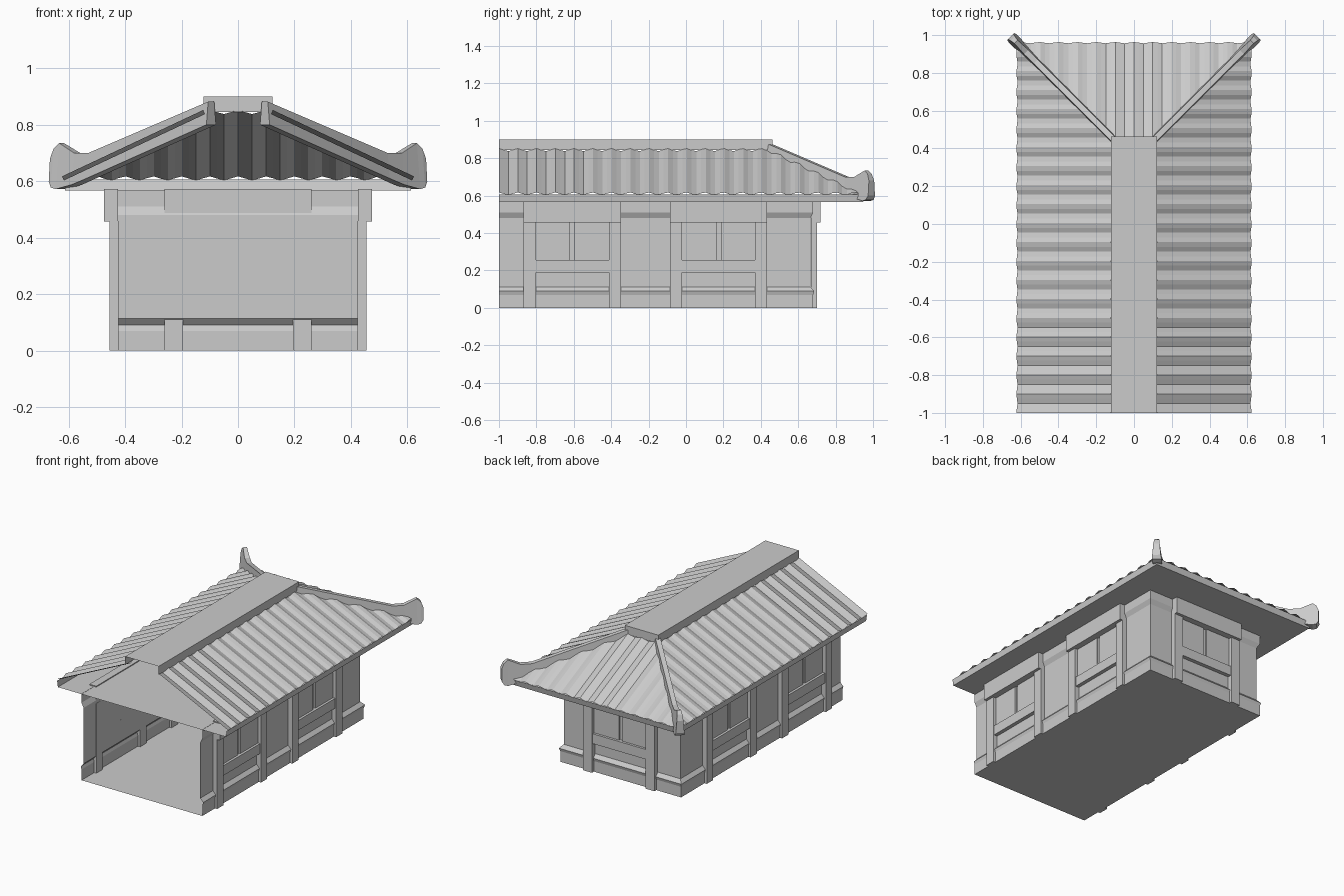
import bpy, math
from mathutils import Vector

if "Cube" in bpy.data.objects:
    bpy.data.objects.remove(bpy.data.objects["Cube"])


def mesh(name, verts, faces):
    me = bpy.data.meshes.new(name)
    me.from_pydata([tuple(v) for v in verts], [], faces)
    me.validate()
    ob = bpy.data.objects.new(name, me)
    bpy.context.collection.objects.link(ob)
    return ob


def loft(name, rings, closed=False, caps=False):
    n = len(rings[0])
    verts = [v for r in rings for v in r]
    faces = []
    for i in range(len(rings) - 1):
        for j in range(n if closed else n - 1):
            k = (j + 1) % n
            faces.append((i*n + j, i*n + k, (i+1)*n + k, (i+1)*n + j))
    if caps:
        faces.append(tuple(range(n))[::-1])
        faces.append(tuple(range(len(verts) - n, len(verts))))
    return mesh(name, verts, faces)


def u_path(a, z, back=0.24, front=-1.0):
    # U-shaped plan, open at the front
    return [(a, front, z), (a, a + back, z), (-a, a + back, z), (-a, front, z)]


# Wall shell with skirting moulding and flared top, open at the front
profile = [(0.44, 0), (0.44, 0.07), (0.446, 0.09), (0.425, 0.113),
           (0.425, 0.48), (0.44, 0.51), (0.44, 0.568)]
loft("wall_shell", [u_path(a, z) for a, z in profile])
mesh("floor", u_path(0.44, 0), [(0, 3, 2, 1)])

# Eave soffit and fascia
mesh("soffit", u_path(0.612, 0.567, 0.335), [(0, 3, 2, 1)])
loft("fascia", [u_path(0.612, 0.567, 0.335), u_path(0.618, 0.607, 0.338)])


# Timber bays: two per side and one at the back
def side_map(s, c):
    return lambda u, d, z: (s * d, c + u, z)


def back_map(u, d, z):
    return (u, d + 0.244, z)


def block(name, f, u0, u1, d0, d1, z0, z1):
    loft(name, [[f(u0, d0, z), f(u1, d0, z), f(u1, d1, z), f(u0, d1, z)]
                for z in (z0, z1)], closed=True, caps=True)


def bay(name, f):
    for tag, u0, u1 in (("left", -0.26, -0.195), ("right", 0.195, 0.26)):
        block(f"{name}_post_{tag}", f, u0, u1, 0.424, 0.456, 0, 0.46)
    block(name + "_header", f, -0.26, 0.26, 0.425, 0.475, 0.457, 0.573)
    block(name + "_rail", f, -0.195, 0.195, 0.424, 0.45, 0.19, 0.255)
    for tag, u0, u1 in (("left", -0.195, -0.012), ("right", 0.012, 0.195)):
        block(f"{name}_shutter_{tag}", f, u0, u1, 0.424, 0.434, 0.255, 0.457)


for s, tag in ((1, "right"), (-1, "left")):
    for i, c in enumerate((-0.608, 0.174)):
        bay(f"{tag}_bay_{i + 1}", side_map(s, c))
bay("back_bay", back_map)


# Corrugated roof slopes, trimmed along the hips
EAVE, TOP, Z0, Z1, STEP = 0.62, 0.12, 0.61, 0.845, 0.025


def slope(name, t0, t1, limit, place):
    rows = []
    n = round((t1 - t0) / STEP)
    for i in range(n + 1):
        t = t0 + (t1 - t0) * i / n
        w = 0.008 * math.cos(math.tau * t / 0.1)
        top = min(EAVE, max(TOP, limit(t)))
        row = []
        for r in (EAVE, top):
            z = Z0 + (Z1 - Z0) * (EAVE - r) / (EAVE - TOP)
            row.append(place(t, r + 0.42 * w, z + 0.9 * w))
        rows.append(row)
    loft(name, rows)


for s, tag in ((1, "right"), (-1, "left")):
    slope(tag + "_roof_tiles", -1.0, 0.96, lambda t: t - 0.34,
          lambda t, r, z, s=s: (s * r, t, z))
slope("back_roof_tiles", -0.62, 0.62, lambda t: abs(t),
      lambda t, r, z: (t, r + 0.34, z))

# Ridge cap, hollow underneath and at the front
loft("ridge_cap", [u_path(0.122, 0.845, 0.34), u_path(0.122, 0.9, 0.34)])
mesh("ridge_top", u_path(0.122, 0.9, 0.34), [(0, 1, 2, 3)])

# Hip beams with upturned ends: y, bottom z, top z, bottom and top half-width
stations = [(0.435, 0.80, 0.882, 0.024, 0.015), (0.86, 0.61, 0.70, 0.024, 0.015),
            (0.91, 0.588, 0.70, 0.026, 0.016), (0.965, 0.572, 0.735, 0.03, 0.012),
            (0.982, 0.578, 0.715, 0.03, 0.016), (0.992, 0.60, 0.68, 0.026, 0.02)]
for s, tag in ((1, "right"), (-1, "left")):
    side = Vector((s, -1, 0)).normalized()
    rings = []
    for y, zb, zt, wb, wt in stations:
        x = s * (y - 0.34)
        lo, hi = Vector((x, y, zb)), Vector((x, y, zt))
        rings.append([lo - side*wb, lo + side*wb, hi + side*wt, hi - side*wt])
    loft(tag + "_hip_beam", rings, closed=True, caps=True)

# Consistent outward normals on the closed timber parts
import bmesh
for ob in bpy.data.objects:
    bm = bmesh.new()
    bm.from_mesh(ob.data)
    if all(e.is_manifold for e in bm.edges):
        bmesh.ops.recalc_face_normals(bm, faces=bm.faces)
    else:
        # Open shells: face away from the building axis
        for f in bm.faces:
            c = f.calc_center_median()
            out = Vector((c.x, max(0, c.y - 0.3), (c.z - 0.3) if abs(f.normal.z) > 0.7 else 0))
            if abs(f.normal.z) > 0.99:
                out = Vector((0, 0, 1 if ob.name == "ridge_top" else -1))
            if f.normal.dot(out) < 0:
                f.normal_flip()
    bm.to_mesh(ob.data)
    bm.free()
